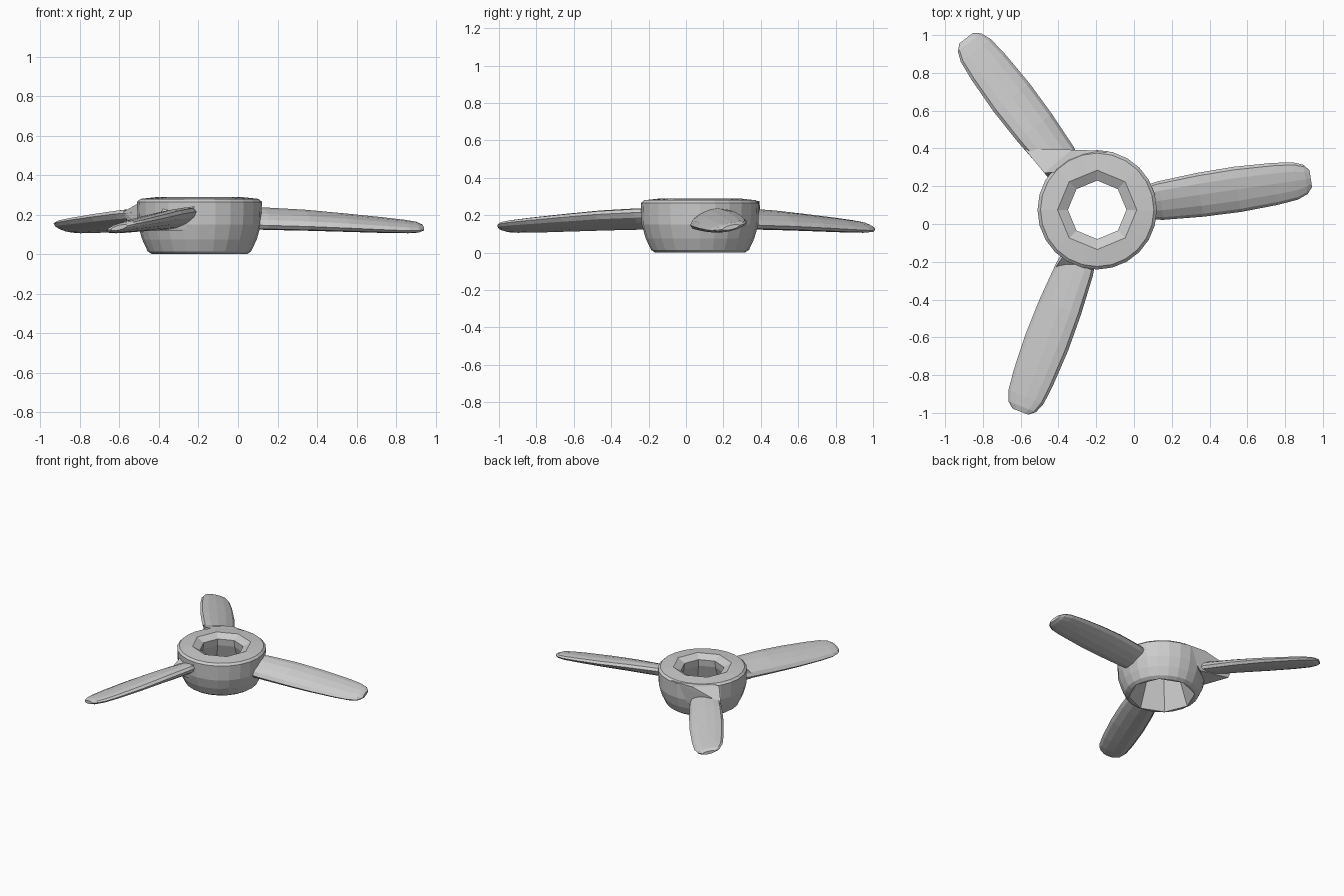
import bpy, bmesh, math
from mathutils import Vector, Matrix

if "Cube" in bpy.data.objects:
    bpy.data.objects.remove(bpy.data.objects["Cube"])

HUB = Vector((-0.195, 0.075, 0))
SEG = 24


def make_object(name, bm):
    bmesh.ops.recalc_face_normals(bm, faces=bm.faces)
    me = bpy.data.meshes.new(name)
    bm.to_mesh(me)
    bm.free()
    ob = bpy.data.objects.new(name, me)
    bpy.context.collection.objects.link(ob)
    return ob


def loft(bm, rings, closed=False):
    """Join successive vertex loops; closed links the last to the first."""
    loops = [[bm.verts.new(p) for p in r] for r in rings]
    pairs = list(zip(loops, loops[1:]))
    if closed:
        pairs.append((loops[-1], loops[0]))
    for a, b in pairs:
        n = len(a)
        for i in range(n):
            j = (i + 1) % n
            bm.faces.new((a[i], a[j], b[j], b[i]))
    return loops


def ring(radius, z, octagon):
    """Round ring, or the same number of points along an octagon."""
    pts = []
    for i in range(SEG):
        a = 2 * math.pi * i / SEG
        r = radius
        if octagon:
            step = math.pi / 4
            r *= math.cos(step / 2) / math.cos(a % step - step / 2)
        pts.append(HUB + Vector((r * math.cos(a), r * math.sin(a), z)))
    return pts


# Hub: rounded bowl outside, octagonal flared bore inside
profile = [(0.24, 0.0, False), (0.262, 0.015, False), (0.29, 0.075, False),
           (0.312, 0.15, False), (0.316, 0.265, False), (0.30, 0.28, False),
           (0.21, 0.29, True), (0.155, 0.26, True), (0.16, 0.21, True),
           (0.235, 0.0, True)]
bm = bmesh.new()
loft(bm, [ring(*p) for p in profile], closed=True)
make_object("hub", bm)

# Blades: distance along, half width, half thickness, edge tilt, mid height
sections = [(0.25, 0.088, 0.045, 0.034, 0.182), (0.34, 0.103, 0.046, 0.034, 0.180),
            (0.55, 0.117, 0.043, 0.032, 0.172), (0.75, 0.121, 0.038, 0.028, 0.160),
            (0.95, 0.112, 0.032, 0.024, 0.147), (1.06, 0.100, 0.027, 0.021, 0.140),
            (1.115, 0.078, 0.022, 0.017, 0.137), (1.143, 0.045, 0.012, 0.010, 0.135)]


def blade(name, degrees):
    bm = bmesh.new()
    rings = []
    for x, w, t, tilt, z in sections:
        pts = []
        for i in range(12):
            a = 2 * math.pi * i / 12
            c, s = math.cos(a), math.sin(a)
            pts.append(Vector((x, w * c, z + tilt * c + t * s)))
        rings.append(pts)
    loops = loft(bm, rings)
    bm.faces.new(loops[0])
    bm.faces.new(loops[-1])
    bm.transform(Matrix.Translation(HUB) @ Matrix.Rotation(math.radians(degrees), 4, 'Z'))
    make_object(name, bm)


for name, angle in (("right_blade", 8.3), ("back_blade", 127.3), ("front_blade", -110.8)):
    blade(name, angle)


def web(name, points):
    bm = bmesh.new()
    bmesh.ops.convex_hull(bm, input=[bm.verts.new(p) for p in points])
    make_object(name, bm)


# Webs that blend the rear and front blades into the hub
web("back_blade_web", [(-0.14, 0.387, 0.27), (-0.33, 0.393, 0.275), (-0.58, 0.397, 0.215),
                       (-0.475, 0.27, 0.275), (-0.20, 0.29, 0.285), (-0.30, 0.375, 0.11),
                       (-0.45, 0.24, 0.11), (-0.55, 0.385, 0.14)])
web("front_blade_web", [(-0.42, -0.24, 0.15), (-0.22, -0.24, 0.24), (-0.37, -0.16, 0.25),
                        (-0.22, -0.19, 0.26), (-0.40, -0.23, 0.12), (-0.24, -0.22, 0.12),
                        (-0.36, -0.15, 0.12)])
